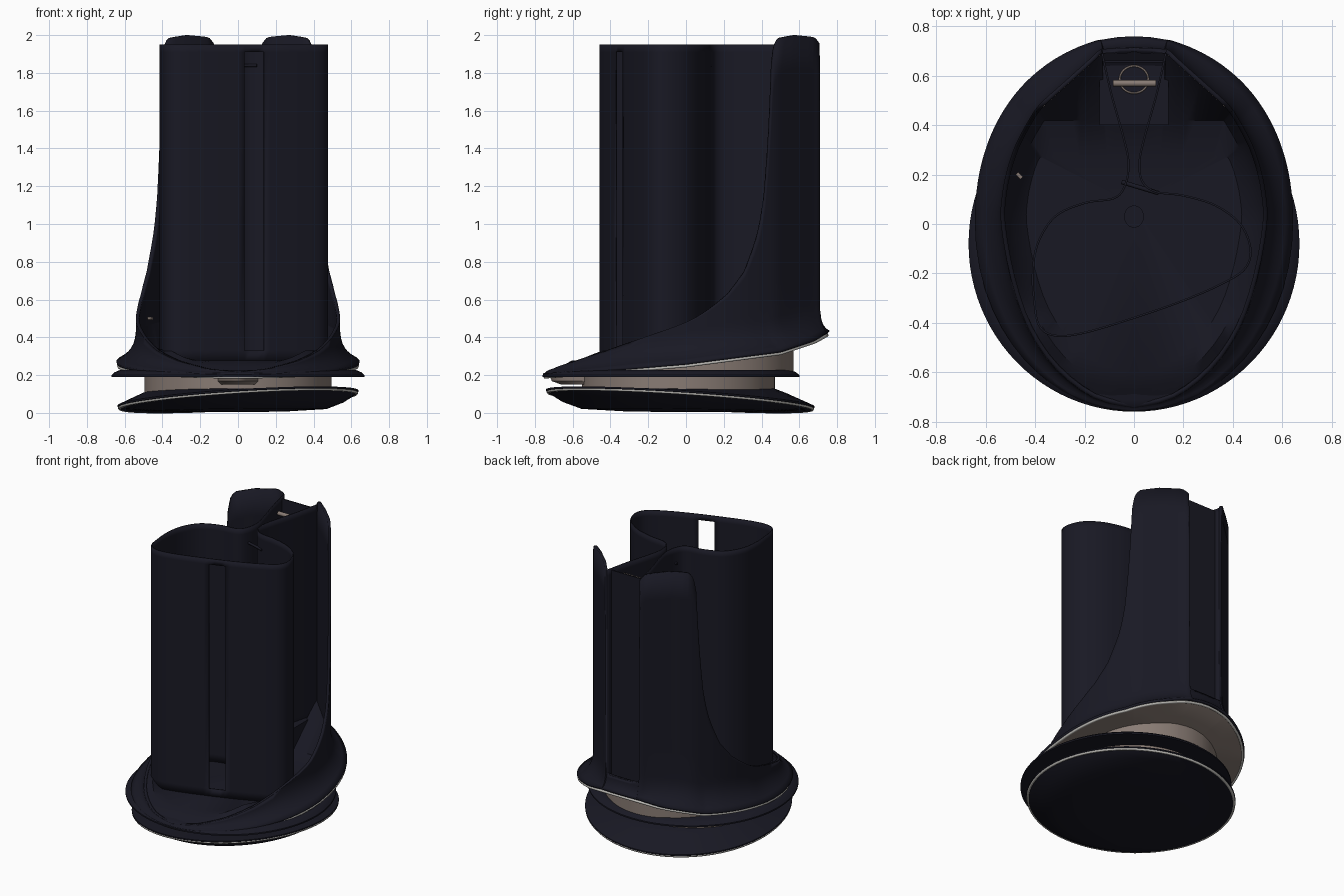
import bpy, bmesh, math
from mathutils import Vector

if "Cube" in bpy.data.objects:
    bpy.data.objects.remove(bpy.data.objects["Cube"])


def material(name, rgb):
    m = bpy.data.materials.new(name)
    m.diffuse_color = (*rgb, 1)
    m.use_nodes = True
    m.node_tree.nodes["Principled BSDF"].inputs["Base Color"].default_value = m.diffuse_color
    return m


DARK = material("dark navy", (0.0095, 0.0095, 0.0175))
BEIGE = material("warm beige", (0.25, 0.20, 0.175))
LIGHT = material("light grey trim", (0.52, 0.51, 0.48))


def finish(name, bm, mat, thick=0.0, angle=35):
    me = bpy.data.meshes.new(name)
    bmesh.ops.recalc_face_normals(bm, faces=bm.faces)
    bm.to_mesh(me)
    bm.free()
    ob = bpy.data.objects.new(name, me)
    bpy.context.collection.objects.link(ob)
    me.materials.append(mat)
    if thick:
        s = ob.modifiers.new("thickness", 'SOLIDIFY')
        s.thickness = thick
        s.offset = 0
    bpy.ops.object.select_all(action='DESELECT')
    ob.select_set(True)
    bpy.context.view_layer.objects.active = ob
    bpy.ops.object.shade_smooth_by_angle(angle=math.radians(angle))
    return ob


def loft(rings, closed=True, cap_start=False, cap_end=False):
    """Skin a list of rings that have equal point counts."""
    bm = bmesh.new()
    vs = [[bm.verts.new(p) for p in r] for r in rings]
    n = len(rings[0])
    for a, b in zip(vs, vs[1:]):
        for i in range(n if closed else n - 1):
            j = (i + 1) % n
            bm.faces.new((a[i], a[j], b[j], b[i]))
    for do, ring in ((cap_start, vs[0]), (cap_end, vs[-1])):
        if do:
            c = bm.verts.new(sum((v.co for v in ring), Vector()) / n)
            for i in range(n):
                bm.faces.new((ring[i], ring[(i + 1) % n], c))
    return bm


def ellipse(rx, ry, z, cx=0, cy=0, n=96):
    return [(cx + rx * math.cos(k * math.tau / n), cy + ry * math.sin(k * math.tau / n), z) for k in range(n)]


def smooth_path(pts, sub):
    """Catmull-Rom path, linear in z."""
    out, n = [], len(pts)
    P = [Vector(p) for p in pts]
    for i in range(n - 1):
        a, b, c, d = P[max(i - 1, 0)], P[i], P[i + 1], P[min(i + 2, n - 1)]
        for s in range(sub):
            t = s / sub
            v = 0.5 * (2 * b + (c - a) * t + (2 * a - 5 * b + 4 * c - d) * t ** 2 + (3 * b - a - 3 * c + d) * t ** 3)
            v.z = b.z + (c.z - b.z) * t
            out.append(v)
    return out + [P[-1]]


def wire(name, pts, radius, mat, closed=True):
    cu = bpy.data.curves.new(name, 'CURVE')
    cu.dimensions = '3D'
    cu.bevel_depth = radius
    cu.bevel_resolution = 1
    sp = cu.splines.new('POLY')
    sp.points.add(len(pts) - 1)
    for q, p in zip(sp.points, pts):
        q.co = (*p, 1)
    sp.use_cyclic_u = closed
    cu.use_fill_caps = True
    cu.materials.append(mat)
    bpy.context.collection.objects.link(bpy.data.objects.new(name, cu))


def table(x, rows):
    for (a, p), (b, q) in zip(rows, rows[1:]):
        if x <= b:
            return p + (q - p) * max(0, (x - a) / (b - a))
    return rows[-1][1]


# Bottom dish: tilted rim, level domed top, flat underside
def dish_ring(f, blend, drop=0.0, level=0.004):
    ring = []
    for x, y, _ in ellipse(0.637, 0.71, 0):
        rim = 0.08 + 0.04 * x / 0.637 - 0.045 * y / 0.71
        ring.append((x * f, y * f - 0.03, max(0.0, (rim - drop) * blend + level * (1 - blend))))
    return ring


finish("bottom_dish", loft([dish_ring(0.7, 0, 0, 0.13), dish_ring(0.8, 0.3, 0, 0.13), dish_ring(0.93, 0.75, 0, 0.13),
                            dish_ring(1.0, 1), dish_ring(1.0, 1, 0.008),
                            dish_ring(0.98, 1.0, 0.02), dish_ring(0.88, 0.5, 0.01), dish_ring(0.74, 0.15),
                            dish_ring(0.4, 0.03)], cap_start=True, cap_end=True), DARK)
wire("dish_trim", dish_ring(0.985, 1.0, 0.014), 0.009, LIGHT)

# Beige spacer drum, front tongue and dark disc
finish("spacer_drum", loft([ellipse(0.495, 0.51, z, 0, -0.04) for z in (0.1, 0.2)],
                           cap_start=True, cap_end=True), BEIGE)
finish("front_tongue", loft([ellipse(0.12, 0.36, 0.15, 0, -0.3), ellipse(0.13, 0.41, 0.168, 0, -0.3),
                             ellipse(0.13, 0.42, 0.19, 0, -0.3)], cap_start=True, cap_end=True), BEIGE)
finish("base_disc", loft([ellipse(0.67 * f, 0.68 * f, z, 0, -0.08) for f, z in
                          ((1, 0.19), (1, 0.2), (0.975, 0.215), (0.93, 0.228))],
                         cap_start=True, cap_end=True), DARK)

# Skirt and wings: right half of wall footprint with its top edge height
half = [(0, -.735, .215), (.16, -.695, .235), (.31, -.58, .275), (.42, -.42, .33), (.49, -.22, .40),
        (.53, 0, .48), (.525, .12, .55), (.505, .22, .63), (.475, .31, .75), (.44, .38, .95),
        (.42, .415, 1.15), (.405, .44, 1.5), (.395, .455, 1.85), (.385, .468, 1.94), (.36, .495, 1.985),
        (.27, .575, 2.0), (.17, .665, 1.99), (.145, .69, 1.97), (.13, .70, 1.95), (.128, .70, .52),
        (0, .705, .52)]
right = smooth_path(half[:19], 3) + [Vector(half[19]), Vector((.06, .703, .52)), Vector(half[20])]
wall = right + [Vector((-p.x, p.y, p.z)) for p in reversed(right[1:-1])]


def rim_height(y):
    return table(y, [(-.76, .2), (-.48, .22), (0, .26), (.5, .325), (.68, .385), (.76, .43)])


def rim_point(p, f=1.0, dz=0.0):
    a = math.atan2(p.x / 0.64, -p.y / 0.76)
    c = -math.cos(a)
    c = c ** 0.9 if c > 0 else c
    x, y = 0.64 * math.sin(a) * f, 0.755 * c * f
    return Vector((x, y, rim_height(y) + dz))


rims = [rim_point(p) for p in wall]
bases = [min(p.z - 0.001, r.z + 0.16) for p, r in zip(wall, rims)]
rows = []
for k in range(7):
    t = k / 6
    ring = []
    for p, r, b in zip(wall, rims, bases):
        end = Vector((p.x, p.y, b))
        ctl = Vector((p.x * .96 + r.x * .04, p.y * .96 + r.y * .04, r.z + 0.3 * (b - r.z)))
        ring.append(r * (1 - t) ** 2 + ctl * 2 * t * (1 - t) + end * t * t)
    rows.append(ring)
for k in range(1, 9):
    rows.append([Vector((p.x, p.y, b + (p.z - b) * k / 8)) for p, b in zip(wall, bases)])
bm = loft(rows)
bmesh.ops.dissolve_degenerate(bm, dist=1e-5, edges=bm.edges)
finish("skirt_and_wings", bm, DARK, 0.018)

# Beige underside and light trim under the skirt rim
under = [[rim_point(p, f, -0.014) for p in wall] for f in (0.985, 0.92, 0.84, 0.755)]
under.append([Vector((p.x, p.y, 0.2)) for p in under[-1]])
finish("skirt_underside", loft(under), BEIGE)
wire("skirt_trim", [rim_point(p, 0.988, -0.011) for p in wall], 0.009, LIGHT)

# Bowl shaped floor inside the skirt
outer = [Vector((p.x * .985, p.y * .985, b - 0.005)) for p, b in zip(wall, bases)]
middle = [Vector((p.x * .92, min(p.y * .92, .42), min(.33, b + .02))) for p, b in zip(wall, bases)]
inner = [Vector((p.x * .82, min(p.y * .82, .27), .278)) for p in wall]
finish("inner_floor", loft([outer, middle, inner], cap_end=True), DARK)
finish("floor_hole", loft([ellipse(.04, .045, z, 0, .03, 24) for z in (.275, .286)], cap_end=True), DARK)

# Ledge closing the bottom of the rear channel, and its back plate
finish("channel_ledge", loft([[(x, .4, .48), (x, .7, .48), (x, .7, .44), (x, .4, .29)] for x in (-.14, .14)],
                             cap_start=True, cap_end=True), DARK)
finish("channel_back", loft([[(x, .655, .47), (x, .655, 1.94), (x, .663, 1.94), (x, .663, .47)] for x in (-.122, .122)],
                            cap_start=True, cap_end=True), DARK)

# Folded curtain tube with rear V walls
outline = [(-.13, .695), (-.09, .52), (-.045, .36), (-.022, .25), (-.035, .16), (-.08, .105), (-.2, .085),
           (-.32, .03), (-.39, -.08), (-.41, -.2), (-.405, -.3), (-.385, -.41), (-.32, -.452), (-.2, -.44),
           (.0, -.38), (.2, -.31), (.36, -.24), (.45, -.18), (.472, -.1), (.43, 0), (.33, .075),
           (.2, .115), (.09, .13), (.035, .17), (.022, .25), (.045, .36), (.09, .52), (.13, .695)]
path = smooth_path([(x, y, 0) for x, y in outline], 6)
levels = []
for z in (.27, .33, 1.0, 1.91, 1.95):
    low = {.27: .47, .33: .5}.get(z, z)
    levels.append([Vector((p.x, p.y, low if p.y > .42 else z)) for p in path])
bm = loft(levels, closed=False)
slot = [f for f in bm.faces if .03 < f.calc_center_median().x < .125 and f.calc_center_median().y < 0
        and .33 < f.calc_center_median().z < 1.91]
bmesh.ops.delete(bm, geom=slot, context='FACES')
finish("curtain_tube", bm, DARK, 0.008, 50)

# Small fittings: cross bar, ring, throat clip and side peg
wire("cross_bar", [(-.085, .57, 1.88), (.09, .57, 1.88)], 0.014, BEIGE, False)
wire("ledge_ring", ellipse(.058, .055, .482, 0, .585, 32), 0.004, BEIGE)
wire("throat_clip", [(-.05, .17, 1.84), (.1, .125, 1.84)], 0.009, DARK, False)
wire("side_peg", [(-.475, .205, .5), (-.455, .185, .5)], 0.008, BEIGE, False)
